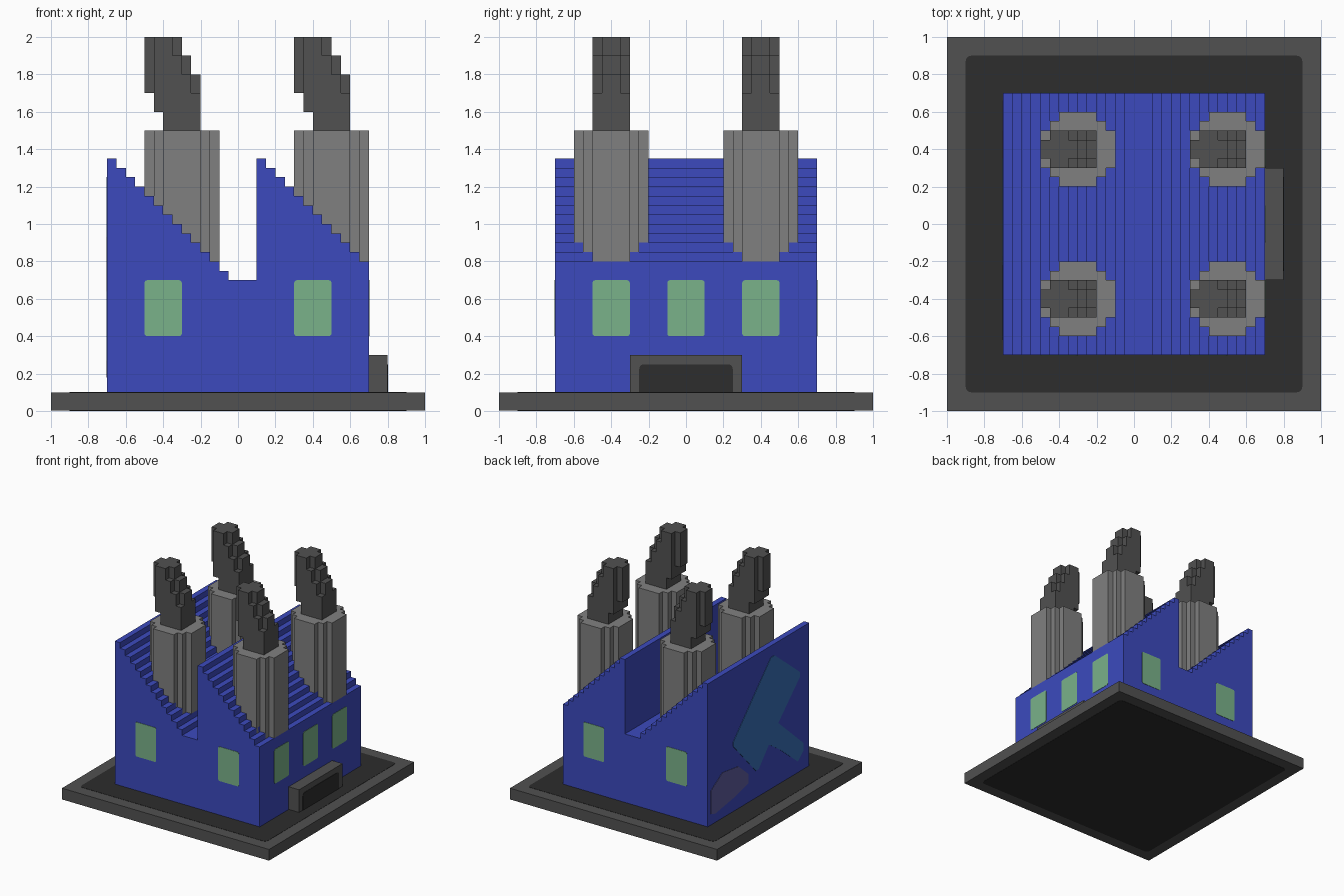
import bpy, bmesh, math

cube = bpy.data.objects.get("Cube")
if cube:
    bpy.data.objects.remove(cube, do_unlink=True)


def material(name, rgb):
    lin = [((c / 255 + 0.055) / 1.055) ** 2.4 for c in rgb] + [1.0]
    m = bpy.data.materials.new(name)
    m.use_nodes = True
    m.diffuse_color = lin
    m.node_tree.nodes["Principled BSDF"].inputs["Base Color"].default_value = lin
    return m


BLUE = material("wall blue", (60, 74, 190))
GREY = material("chimney grey", (128, 128, 128))
DARK = material("dark grey", (81, 81, 81))
BLACK = material("near black", (45, 45, 45))
GREEN = material("window green", (122, 178, 138))
TEAL = material("emblem teal", (56, 112, 184))
MAUVE = material("emblem mauve", (94, 92, 158))

# Maps a profile point (u, v) and depth w to 3D for each extrusion axis
AXES = {"x": lambda u, v, w: (w, u, v),
        "y": lambda u, v, w: (u, w, v),
        "z": lambda u, v, w: (u, v, w)}


def prism(name, points, w0, w1, axis, mat):
    """Extrude a closed 2D profile from w0 to w1 along an axis."""
    bm = bmesh.new()
    place = AXES[axis]
    low = [bm.verts.new(place(u, v, w0)) for u, v in points]
    high = [bm.verts.new(place(u, v, w1)) for u, v in points]
    bm.faces.new(low)
    bm.faces.new(high)
    n = len(points)
    for i in range(n):
        j = (i + 1) % n
        bm.faces.new((low[i], low[j], high[j], high[i]))
    bmesh.ops.recalc_face_normals(bm, faces=bm.faces)
    mesh = bpy.data.meshes.new(name)
    bm.to_mesh(mesh)
    bm.free()
    mesh.materials.append(mat)
    obj = bpy.data.objects.new(name, mesh)
    bpy.context.collection.objects.link(obj)
    return obj


def rect(u0, u1, v0, v1):
    return [(u0, v0), (u1, v0), (u1, v1), (u0, v1)]


def rounded(u0, u1, v0, v1, r):
    """Rectangle with rounded corners."""
    pts = []
    corners = [(u1 - r, v1 - r), (u0 + r, v1 - r), (u0 + r, v0 + r), (u1 - r, v0 + r)]
    for k, (cu, cv) in enumerate(corners):
        for s in range(4):
            a = math.pi / 2 * (k + s / 3)
            pts.append((cu + r * math.cos(a), cv + r * math.sin(a)))
    return pts


def notched(u0, u1, v0, v1, steps):
    """Rectangle whose corners are cut into 0.05 stairs."""
    corner = []
    for i in range(steps + 1):
        corner.append((i * 0.05, (steps - i) * 0.05))
        if i < steps:
            corner.append(((i + 1) * 0.05, (steps - i) * 0.05))
    back = corner[::-1]
    return ([(u0 + a, v0 + b) for a, b in corner] + [(u1 - a, v0 + b) for a, b in back]
            + [(u1 - a, v1 - b) for a, b in corner] + [(u0 + a, v1 - b) for a, b in back])


# Ground slab with a dark panel showing on its top and underside
prism("base_slab", rect(-1, 1, -1, 1), 0.002, 0.1, "z", DARK)
prism("base_panel", rounded(-0.9, 0.9, -0.9, 0.9, 0.03), 0, 0.102, "z", BLACK)

# Building with a stepped saw-tooth roof
outline = [(-0.7, 0.1)]
for start, count in ((-0.7, 14), (0.1, 12)):
    for i in range(count):
        x, z = start + i * 0.05, 1.35 - i * 0.05
        end = 0.1 if i == 13 else x + 0.05
        outline += [(x, z), (end, z)]
outline.append((0.7, 0.1))
prism("building", outline, -0.7, 0.7, "y", BLUE)

# Windows
P = 0.003
for x in (-0.4, 0.4):
    shape = rounded(x - 0.1, x + 0.1, 0.4, 0.7, 0.015)
    prism("front_window", shape, -0.7 - P, -0.7 + P, "y", GREEN)
    prism("back_window", shape, 0.7 - P, 0.7 + P, "y", GREEN)
for y in (-0.4, 0, 0.4):
    prism("side_window", rounded(y - 0.1, y + 0.1, 0.4, 0.7, 0.015),
          0.7 - P, 0.7 + P, "x", GREEN)

# Loading door
prism("door_frame", rect(-0.3, 0.3, 0.1, 0.3), 0.7, 0.8, "x", DARK)
prism("door_panel", rounded(-0.25, 0.25, 0.07, 0.25, 0.025), 0.8 - P, 0.8 + P, "x", BLACK)

# Painted shapes on the blank side wall: hammer and mound
hammer = [(-0.17, 1.25), (-0.22, 1.25), (-0.57, 0.97), (-0.57, 0.93), (-0.27, 0.64),
          (-0.62, 0.33), (-0.62, 0.27), (-0.54, 0.20), (-0.29, 0.39), (0.0, 0.34),
          (0.04, 0.34), (0.35, 0.67), (0.35, 0.71)]
hammer[8:9] = [(-0.29, 0.40), (-0.14, 0.50)]
mound = [(0.66, 0.2), (0.66, 0.4), (0.5, 0.5), (0.28, 0.47), (0.14, 0.35),
         (0.14, 0.27), (0.35, 0.22), (0.6, 0.18)]
prism("hammer_emblem", hammer, -0.7 - P, -0.7 + P, "x", TEAL)
prism("mound_emblem", mound, -0.7 - P, -0.7 + P, "x", MAUVE)

# Chimneys with stacked smoke drifting to one side
SMOKE = [(-0.1, 0.1, 0), (-0.15, 0.1, 0), (-0.2, 0.1, 1), (-0.2, 0.05, 1), (-0.2, 0, 1)]
for cx in (-0.3, 0.5):
    for cy in (-0.4, 0.4):
        prism("chimney", notched(cx - 0.2, cx + 0.2, cy - 0.2, cy + 0.2, 2),
              0.8, 1.5, "z", GREY)
        for i, (a, b, cut) in enumerate(SMOKE):
            make = notched(cx + a, cx + b, cy - 0.1, cy + 0.1, 1) if cut else \
                rect(cx + a, cx + b, cy - 0.1, cy + 0.1)
            prism("smoke_layer", make, 1.5 + i * 0.1, 1.6 + i * 0.1, "z", DARK)
